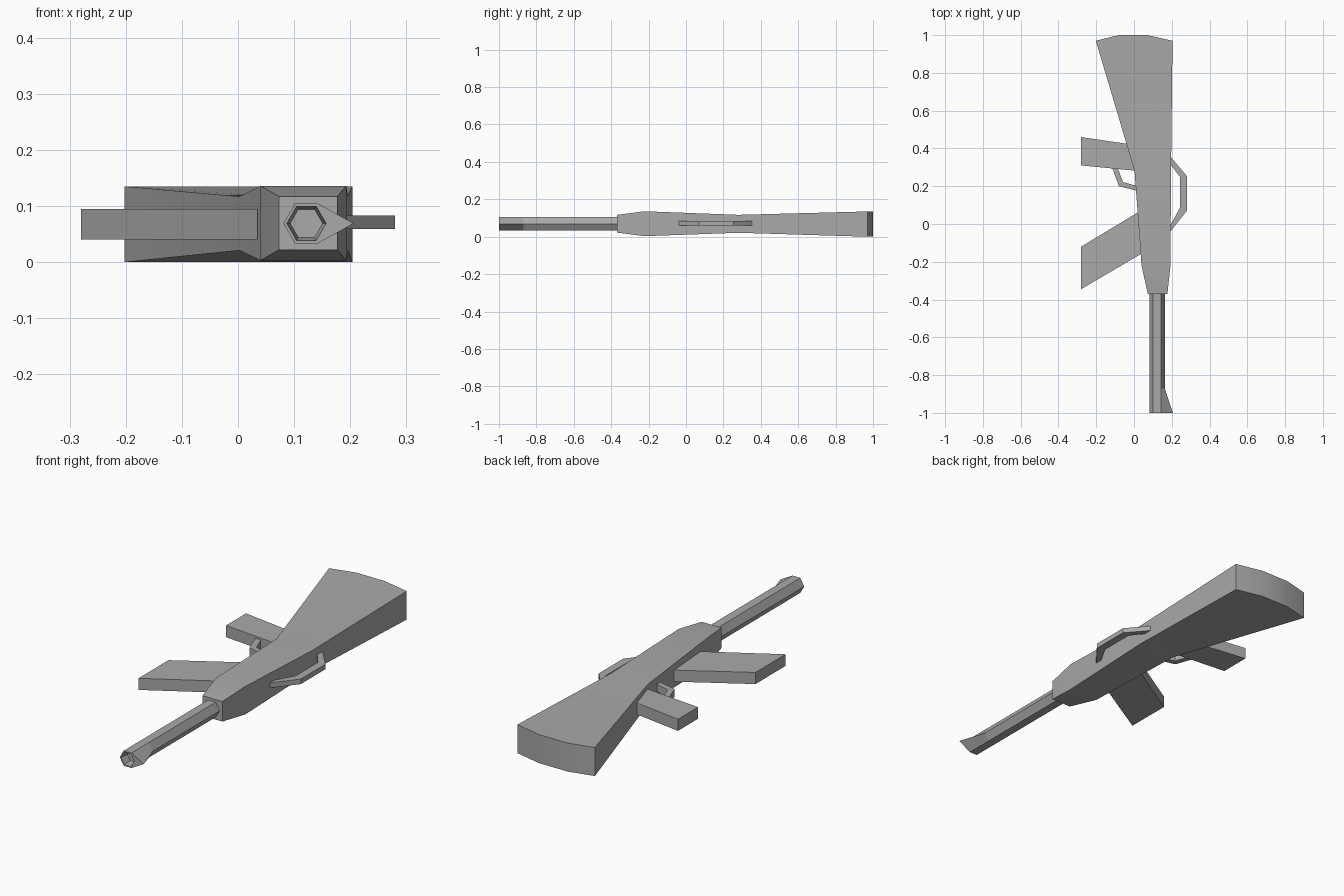
import bpy, bmesh, math
from mathutils import Vector

old = bpy.data.objects.get("Cube")
if old:
    bpy.data.objects.remove(old, do_unlink=True)

grey = bpy.data.materials.new("plain grey")
grey.use_nodes = True
GREY = (0.4, 0.4, 0.4, 1)
grey.diffuse_color = GREY
grey.node_tree.nodes["Principled BSDF"].inputs["Base Color"].default_value = GREY


def finish(name, bm, smooth=False):
    bmesh.ops.recalc_face_normals(bm, faces=bm.faces)
    mesh = bpy.data.meshes.new(name)
    bm.to_mesh(mesh)
    bm.free()
    mesh.materials.append(grey)
    obj = bpy.data.objects.new(name, mesh)
    bpy.context.collection.objects.link(obj)
    if smooth:
        bpy.ops.object.select_all(action='DESELECT')
        obj.select_set(True)
        bpy.context.view_layer.objects.active = obj
        bpy.ops.object.shade_smooth_by_angle(angle=math.radians(30))
    return obj


def bridge(bm, a, b):
    n = len(a)
    for i in range(n):
        j = (i + 1) % n
        bm.faces.new((a[i], a[j], b[j], b[i]))


def plate(name, outline, low, high):
    """Flat part: an outline in plan, extruded in height."""
    bm = bmesh.new()
    rings = [[bm.verts.new((x, y, z)) for x, y in outline] for z in (low, high)]
    bridge(bm, *rings)
    for ring in rings:
        bm.faces.new(ring)
    return finish(name, bm)


def strip(name, outer, inner, low, high):
    """Bent bar between an outer and an inner path."""
    bm = bmesh.new()
    rings = [[bm.verts.new((p[0], p[1], z)) for p, z in
              ((o, low), (o, high), (i, high), (i, low))]
             for o, i in zip(outer, inner)]
    for a, b in zip(rings, rings[1:]):
        bridge(bm, a, b)
    bm.faces.new(rings[0])
    bm.faces.new(rings[-1])
    return finish(name, bm)


# Body and stock: stations of y, left x, right x, low z, high z, bulge of the butt
stations = [
    (-0.37, 0.073, 0.177, 0.022, 0.117, 0),
    (-0.22, 0.040, 0.193, 0.003, 0.136, 0),
    (0.28, 0.003, 0.196, 0.021, 0.117, 0),
    (0.97, -0.202, 0.204, 0.0, 0.135, 0.03),
]
across = (0, 0.3, 0.67, 1)
bm = bmesh.new()
rings = []
for y, x0, x1, z0, z1, bulge in stations:
    def row(z):
        return [bm.verts.new((x0 + (x1 - x0) * t, y + (bulge if 0 < t < 1 else 0), z))
                for t in across]
    rings.append(row(z0) + row(z1)[::-1])
for a, b in zip(rings, rings[1:]):
    bridge(bm, a, b)
bm.faces.new(rings[0])
last = rings[-1]
for i in range(3):
    bm.faces.new((last[i], last[i + 1], last[6 - i], last[7 - i]))
finish("body_and_stock", bm, smooth=True)

# Barrel: six sides, one corner drawn out into the front sight, recessed muzzle
bm = bmesh.new()


def hexagon(y, r, tip=0):
    ring = []
    for k in range(6):
        a = k * math.pi / 3
        ring.append(bm.verts.new((0.122 + r * math.cos(a) + (tip if k == 0 else 0),
                                  y, 0.069 + r * math.sin(a))))
    return ring


rings = [hexagon(-0.36, 0.041), hexagon(-0.87, 0.041), hexagon(-1, 0.041, 0.043),
         hexagon(-1, 0.035), hexagon(-0.96, 0.029)]
for a, b in zip(rings, rings[1:]):
    bridge(bm, a, b)
bm.faces.new(rings[0])
bm.faces.new(rings[-1])
finish("barrel", bm)

# Magazine and grip
plate("magazine", [(0.035, 0.07), (0.035, -0.16), (-0.28, -0.345), (-0.28, -0.12)], 0.04, 0.095)
plate("grip", [(0.03, 0.28), (0.03, 0.415), (-0.28, 0.46), (-0.28, 0.31)], 0.04, 0.095)

# Trigger guard and carrying handle
strip("trigger_guard",
      [(-0.12, 0.31), (-0.08, 0.20), (0.02, 0.175)],
      [(-0.092, 0.31), (-0.058, 0.222), (0.02, 0.2)], 0.05, 0.085)
strip("carrying_handle",
      [(0.185, 0.366), (0.28, 0.254), (0.28, 0.07), (0.185, -0.05)],
      [(0.185, 0.327), (0.243, 0.25), (0.243, 0.085), (0.185, -0.02)], 0.059, 0.083)
